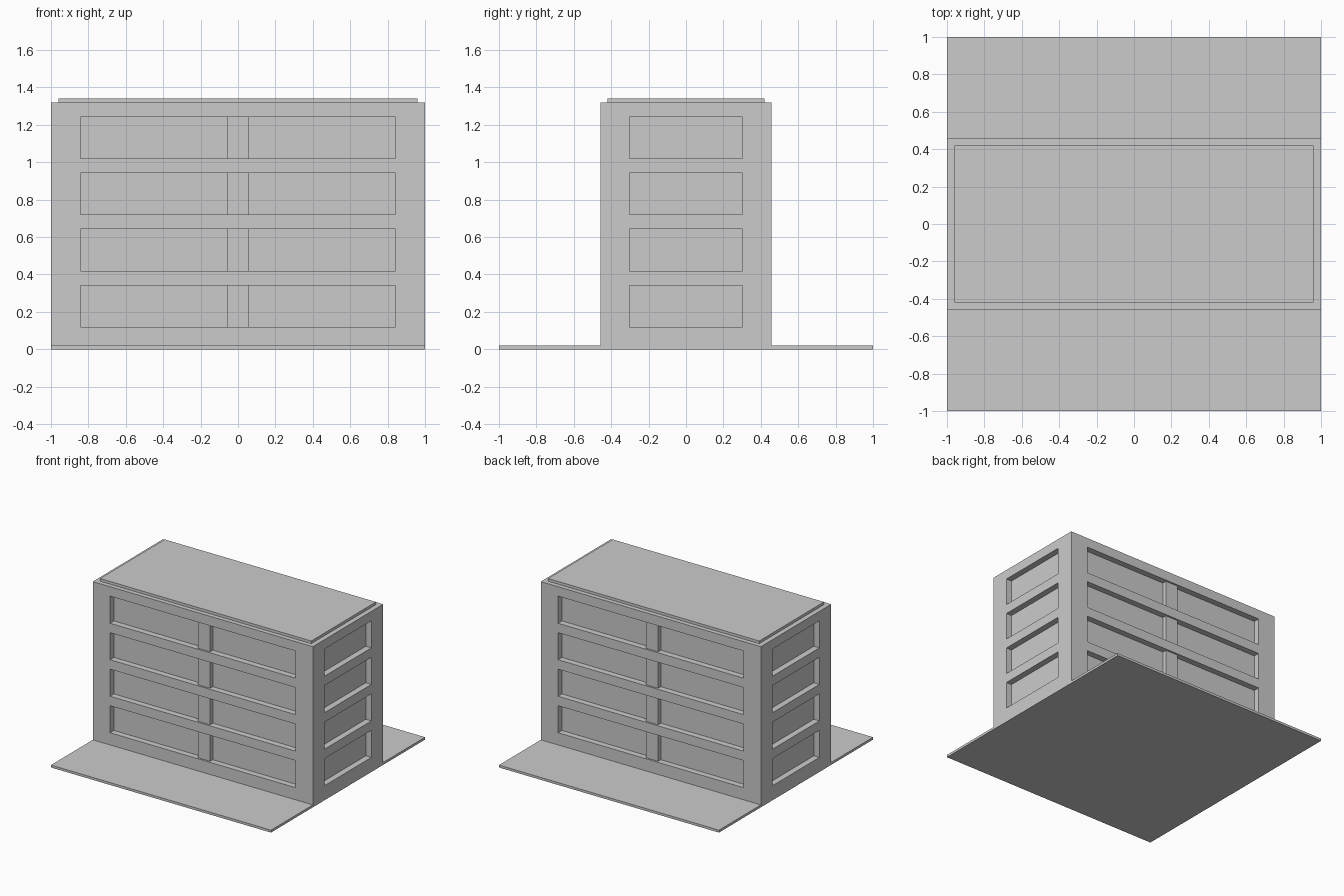
import bpy, bmesh
from mathutils import Matrix, Vector

if "Cube" in bpy.data.objects:
    bpy.data.objects.remove(bpy.data.objects["Cube"])

HALF_X, HALF_Y = 1.0, 0.457
BASE_TOP, BODY_TOP = 0.02, 1.32
FLOORS = [0.12 + 0.3 * i for i in range(4)]
WIN_H = 0.222
DEPTH = 0.05


def boxes(name, spans):
    """One object holding boxes given as (x0, x1, y0, y1, z0, z1)."""
    bm = bmesh.new()
    for x0, x1, y0, y1, z0, z1 in spans:
        mid = Vector((x0 + x1, y0 + y1, z0 + z1)) / 2
        size = (x1 - x0, y1 - y0, z1 - z0, 1)
        bmesh.ops.create_cube(bm, size=1, matrix=Matrix.Translation(mid) @ Matrix.Diagonal(size))
    mesh = bpy.data.meshes.new(name)
    bm.to_mesh(mesh)
    bm.free()
    obj = bpy.data.objects.new(name, mesh)
    bpy.context.collection.objects.link(obj)
    return obj


# Ground slab, main block and roof slab
boxes("base_plate", [(-1, 1, -1, 1, 0, BASE_TOP)])
body = boxes("building_body", [(-HALF_X, HALF_X, -HALF_Y, HALF_Y, BASE_TOP, BODY_TOP)])
boxes("roof_slab", [(-0.96, 0.96, -0.42, 0.42, BODY_TOP, BODY_TOP + 0.022)])

# Window recesses on all four sides, and pillars on front and back
cuts, pillars = [], []
for z in FLOORS:
    for s in (-1, 1):
        y0, y1 = sorted((s * (HALF_Y - DEPTH), s * (HALF_Y + 0.1)))
        cuts.append((-0.843, 0.843, y0, y1, z, z + WIN_H))
        x0, x1 = sorted((s * (HALF_X - DEPTH), s * (HALF_X + 0.1)))
        cuts.append((x0, x1, -0.303, 0.303, z, z + WIN_H))
        y0, y1 = sorted((s * (HALF_Y - DEPTH), s * (HALF_Y - 0.015)))
        pillars.append((-0.056, 0.056, y0, y1, z, z + WIN_H))

cutter = boxes("window_cutter", cuts)
cutter.hide_render = True
mod = body.modifiers.new("windows", 'BOOLEAN')
mod.operation = 'DIFFERENCE'
mod.solver = 'EXACT'
mod.object = cutter
bpy.context.view_layer.objects.active = body
bpy.ops.object.modifier_apply(modifier=mod.name)
bpy.data.objects.remove(cutter)

boxes("window_pillars", pillars)
